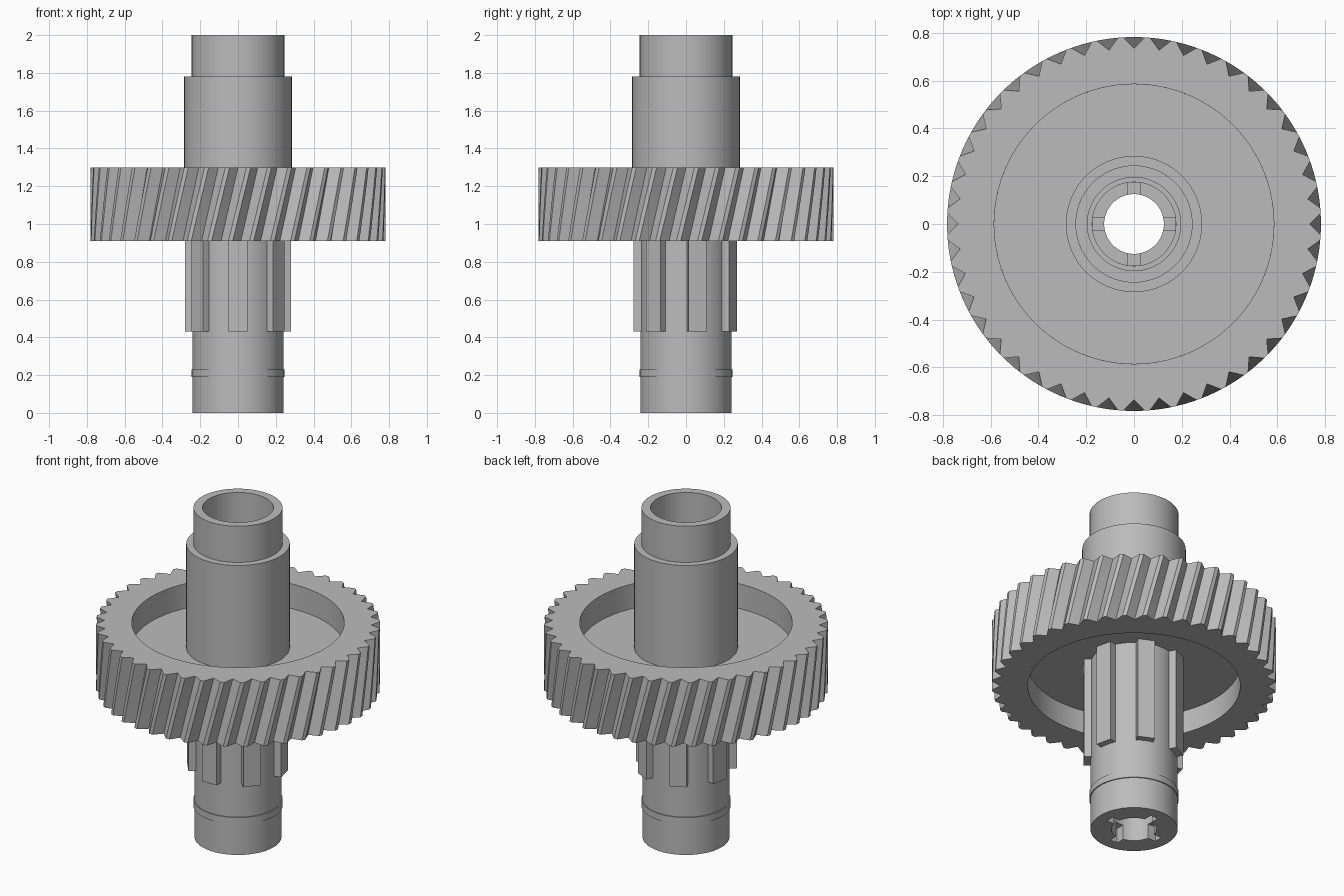
import bpy, bmesh
from math import sin, cos, pi, radians
from mathutils import Matrix, Vector

if "Cube" in bpy.data.objects:
    bpy.data.objects.remove(bpy.data.objects["Cube"])

grey = bpy.data.materials.new("plain_grey")
grey.use_nodes = True
grey.diffuse_color = (0.5, 0.5, 0.5, 1)
grey.node_tree.nodes["Principled BSDF"].inputs["Base Color"].default_value = (0.5, 0.5, 0.5, 1)


def finish(bm, name, smooth=True):
    bmesh.ops.recalc_face_normals(bm, faces=bm.faces)
    mesh = bpy.data.meshes.new(name)
    bm.to_mesh(mesh)
    bm.free()
    mesh.materials.append(grey)
    obj = bpy.data.objects.new(name, mesh)
    bpy.context.collection.objects.link(obj)
    if smooth:
        bpy.ops.object.select_all(action='DESELECT')
        obj.select_set(True)
        bpy.context.view_layer.objects.active = obj
        bpy.ops.object.shade_smooth_by_angle(angle=radians(28))
    return obj


def bridge(bm, a, b):
    for i in range(len(a)):
        j = (i + 1) % len(a)
        bm.faces.new((a[i], a[j], b[j], b[i]))


def lathe(name, profile, steps=72):
    # revolve a closed (radius, height) outline about z
    bm = bmesh.new()
    rings = [[bm.verts.new((r * cos(2 * pi * i / steps), r * sin(2 * pi * i / steps), z))
              for i in range(steps)] for r, z in profile]
    for k in range(len(rings)):
        bridge(bm, rings[k], rings[(k + 1) % len(rings)])
    return finish(bm, name)


def radial_boxes(name, count, start, r0, r1, width, z0, z1):
    # identical blocks set around the axis
    bm = bmesh.new()
    for i in range(count):
        spin = Matrix.Rotation(start + 2 * pi * i / count, 4, 'Z')
        place = Matrix.Translation(Vector(((r0 + r1) / 2, 0, (z0 + z1) / 2)))
        size = Matrix.Diagonal((r1 - r0, width, z1 - z0, 1))
        bmesh.ops.create_cube(bm, size=1, matrix=spin @ place @ size)
    return finish(bm, name, False)


# Stepped hollow shaft with a small retaining band near the foot
shaft = lathe("shaft", [
    (0.125, 0), (0.24, 0), (0.24, 0.19), (0.246, 0.19), (0.246, 0.23),
    (0.24, 0.23), (0.24, 1.1), (0.285, 1.1), (0.285, 1.78), (0.245, 1.78),
    (0.245, 2), (0.195, 2), (0.195, 0.5), (0.175, 0.5), (0.175, 0.2), (0.125, 0.2)])

# Blind cross slots in the foot of the shaft
for name, z0, z1 in (("foot_slot_cutter", -0.02, 0.09), ("inner_slot_cutter", 0.17, 0.22)):
    cutter = radial_boxes(name, 4, 0, 0.1, 0.174, 0.05, z0, z1)
    cutter.hide_render = True
    cutter.hide_viewport = True
    cut = shaft.modifiers.new(name, 'BOOLEAN')
    cut.operation = 'DIFFERENCE'
    cut.solver = 'EXACT'
    cut.object = cutter

# Seven drive splines under the gear
radial_boxes("splines", 7, -pi / 2, 0.2, 0.277, 0.098, 0.43, 1.08)

# Thin web joining the shaft and the rim
lathe("gear_web", [(0.22, 1.05), (0.6, 1.05), (0.6, 1.15), (0.22, 1.15)])

# Helical toothed rim
TEETH, LEVELS, TWIST = 44, 8, 0.122
BOTTOM, TOP, TIP, ROOT, INNER = 0.91, 1.3, 0.782, 0.735, 0.585
pitch = 2 * pi / TEETH
outline = []
for t in range(TEETH):
    for offset, radius in ((0, ROOT), (0.4, TIP), (0.6, TIP)):
        outline.append(((t + offset) * pitch, radius))

bm = bmesh.new()
outer, inner = [], []
for k in range(LEVELS + 1):
    f = k / LEVELS
    z = BOTTOM + (TOP - BOTTOM) * f
    turn = TWIST * (f - 1)
    outer.append([bm.verts.new((r * cos(a + turn), r * sin(a + turn), z)) for a, r in outline])
    inner.append([bm.verts.new((INNER * cos(a + turn), INNER * sin(a + turn), z))
                  for a, r in outline])
for k in range(LEVELS):
    bridge(bm, outer[k], outer[k + 1])
    bridge(bm, inner[k + 1], inner[k])
bridge(bm, outer[-1], inner[-1])
bridge(bm, inner[0], outer[0])
finish(bm, "gear_rim")
